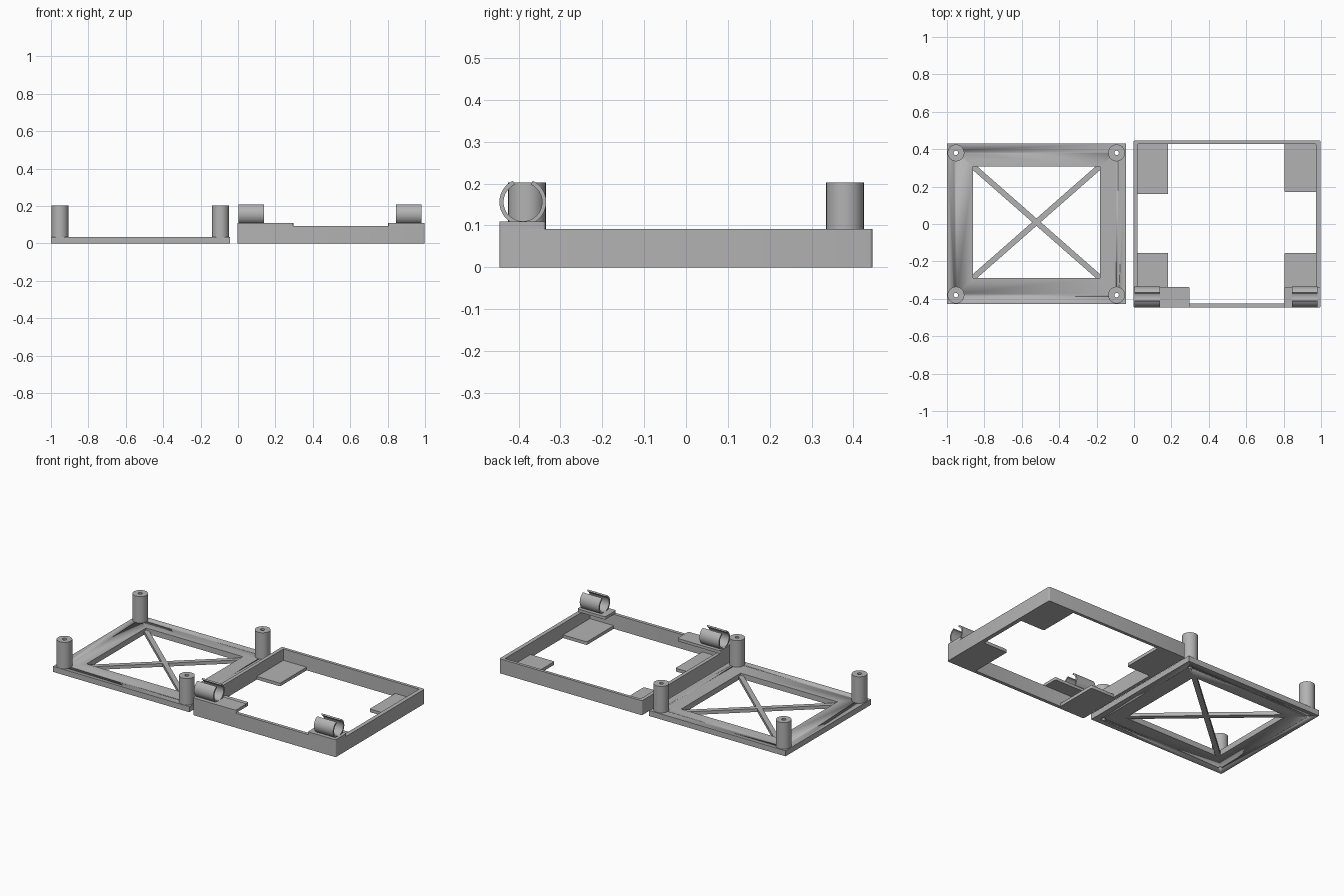
import bpy
import bmesh
from math import sin, cos, pi, radians, hypot
from mathutils import Vector

if "Cube" in bpy.data.objects:
    bpy.data.objects.remove(bpy.data.objects["Cube"])

grey = bpy.data.materials.new("plain grey")
grey.use_nodes = True
grey.diffuse_color = (0.45, 0.45, 0.45, 1)
grey.node_tree.nodes["Principled BSDF"].inputs["Base Color"].default_value = grey.diffuse_color


def arc(cx, cy, r, start, end, steps):
    """Points along an arc, angles in degrees."""
    angles = [radians(start + (end - start) * i / steps) for i in range(steps + 1)]
    return [(cx + r * cos(a), cy + r * sin(a)) for a in angles]


def circle(cx, cy, r, steps=32):
    return arc(cx, cy, r, 0, 360, steps)[:-1]


def rectangle(x0, y0, x1, y1, r=0.0):
    """Counter-clockwise rectangle, optionally with rounded corners."""
    if not r:
        return [(x0, y0), (x1, y0), (x1, y1), (x0, y1)]
    return (arc(x0 + r, y0 + r, r, 180, 270, 4) + arc(x1 - r, y0 + r, r, 270, 360, 4)
            + arc(x1 - r, y1 - r, r, 0, 90, 4) + arc(x0 + r, y1 - r, r, 90, 180, 4))


def prism(name, outer, low, high, inner=None, along_x=False):
    """Extrude an outline, with an optional opening of equal point count."""
    bm = bmesh.new()

    def ring(points, h):
        return [bm.verts.new((h, u, v) if along_x else (u, v, h)) for u, v in points]

    def bridge(a, b):
        for i in range(len(a)):
            j = (i + 1) % len(a)
            bm.faces.new((a[i], a[j], b[j], b[i]))

    bottom, top = ring(outer, low), ring(outer, high)
    bridge(bottom, top)
    if inner:
        in_bottom, in_top = ring(inner, low), ring(inner, high)
        bridge(in_top, in_bottom)
        bridge(top, in_top)
        bridge(in_bottom, bottom)
    else:
        bm.faces.new(top)
        bm.faces.new(bottom[::-1])
    bmesh.ops.recalc_face_normals(bm, faces=bm.faces)
    mesh = bpy.data.meshes.new(name)
    bm.to_mesh(mesh)
    bm.free()
    mesh.materials.append(grey)
    obj = bpy.data.objects.new(name, mesh)
    bpy.context.collection.objects.link(obj)
    bpy.ops.object.select_all(action='DESELECT')
    obj.select_set(True)
    bpy.context.view_layer.objects.active = obj
    bpy.ops.object.shade_smooth_by_angle(angle=radians(35))
    return obj


# Base plate with a large rectangular opening
PLATE = 0.035
X0, X1, Y0, Y1 = -0.861, -0.182, -0.288, 0.308
plate = prism("base_plate", rectangle(-1, -0.427, -0.043, 0.43), 0, PLATE,
              rectangle(X0, Y0, X1, Y1))

# Diagonal braces across the opening
for name, a, b in (("brace_rising", (X0, Y0), (X1, Y1)),
                   ("brace_falling", (X0, Y1), (X1, Y0))):
    a, b = Vector(a), Vector(b)
    d = (b - a).normalized()
    n = Vector((-d.y, d.x)) * 0.015
    a, b = a - d * 0.01, b + d * 0.01
    prism(name, [tuple(p) for p in (a - n, b - n, b + n, a + n)], 0.001, 0.022)

# Hollow corner posts, their bores continuing through the plate
for side, x in (("right", -0.952), ("left", -0.093)):
    for end, y in (("front", -0.38), ("back", 0.38)):
        bore = circle(x, y, 0.012)
        prism(f"post_{end}_{side}", circle(x, y, 0.045), PLATE, 0.203, bore)
        cutter = prism("bore_cutter", bore, -0.1, 0.1)
        cutter.hide_render = True
        cut = plate.modifiers.new("bore", 'BOOLEAN')
        cut.operation = 'DIFFERENCE'
        cut.solver = 'EXACT'
        cut.object = cutter
        bpy.context.view_layer.objects.active = plate
        bpy.ops.object.modifier_apply(modifier=cut.name)
        bpy.data.objects.remove(cutter)

# Thin-walled tray frame
WALL_TOP = 0.092
prism("tray_frame", rectangle(-0.003, -0.446, 0.998, 0.446, 0.008), 0, WALL_TOP,
      rectangle(0.02, -0.425, 0.972, 0.427, 0.002))

# Flat support tabs in the tray corners
for name, x0, y0, x1, y1 in (("tab_back_right", 0.01, 0.16, 0.183, 0.435),
                             ("tab_back_left", 0.805, 0.17, 0.985, 0.435),
                             ("tab_front_right", 0.01, -0.435, 0.183, -0.155),
                             ("tab_front_left", 0.805, -0.435, 0.985, -0.155)):
    prism(name, rectangle(x0, y0, x1, y1, 0.006), 0, 0.02)

# Raised ledges on the front wall, each carrying an open-topped clip
for side, x0, x1, c0, c1 in (("right", -0.003, 0.296, 0.004, 0.14),
                             ("left", 0.803, 0.998, 0.845, 0.98)):
    prism(f"ledge_{side}", rectangle(x0, -0.446, x1, -0.336, 0.006), WALL_TOP, 0.11)
    profile = (arc(-0.39, 0.156, 0.056, 115, 425, 40)
               + arc(-0.39, 0.156, 0.046, 425, 115, 40))
    prism(f"clip_{side}", profile, c0, c1, along_x=True)
